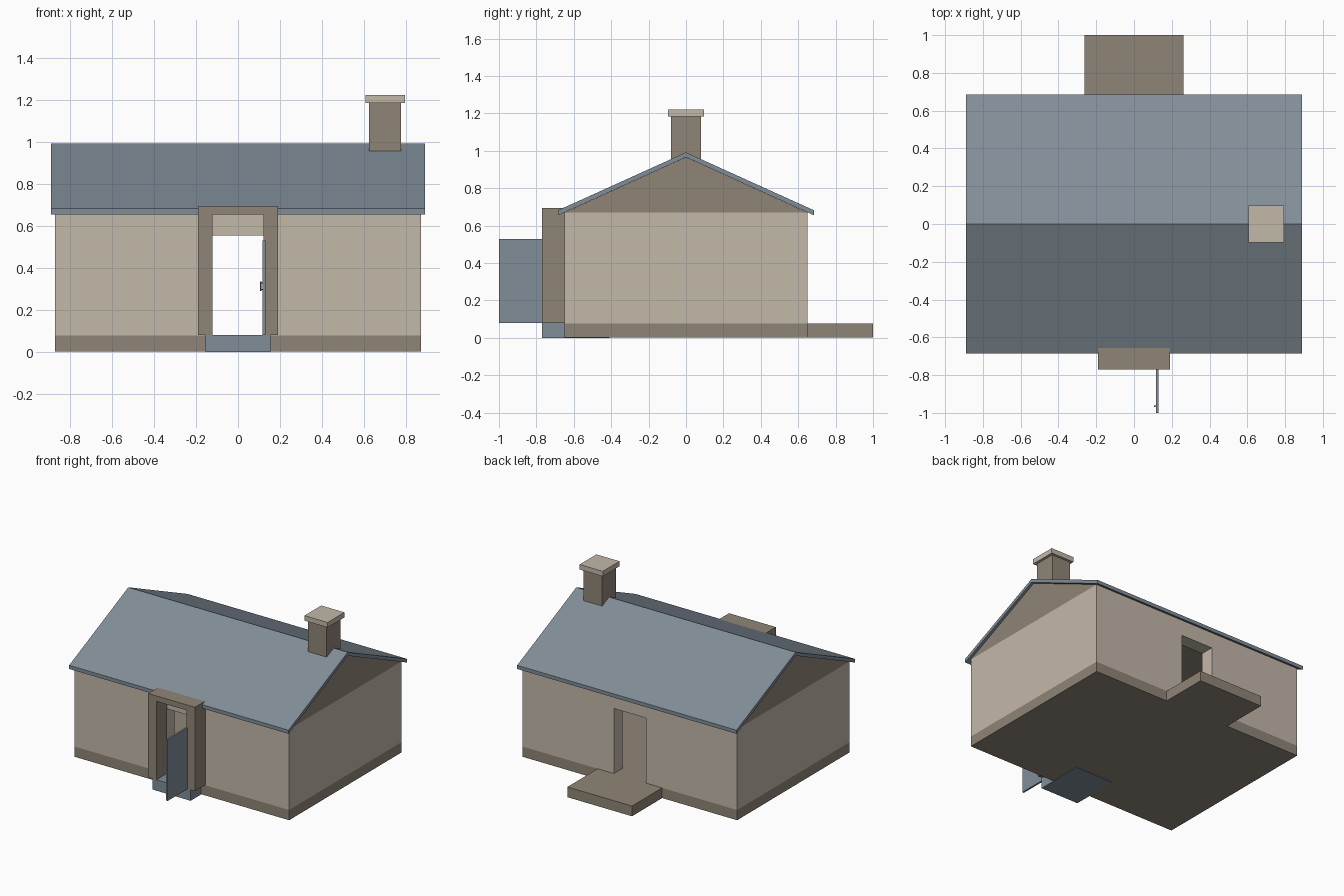
import bpy, bmesh

cube = bpy.data.objects.get("Cube")
if cube:
    bpy.data.objects.remove(cube, do_unlink=True)


def material(name, rgb):
    m = bpy.data.materials.new(name)
    m.use_nodes = True
    m.diffuse_color = (*rgb, 1)
    m.node_tree.nodes["Principled BSDF"].inputs["Base Color"].default_value = (*rgb, 1)
    return m


CREAM = material("cream render", (0.55, 0.48, 0.40))
BROWN = material("brown stone", (0.28, 0.235, 0.185))
SLATE = material("blue grey slate", (0.22, 0.27, 0.315))
DARK = material("dark metal", (0.05, 0.055, 0.06))


def prism(name, profile, axis, lo, hi, mats, rule=None):
    """Extrude a flat profile along one axis; rule(face) picks the material."""
    def place(a, b, t):
        return {"x": (t, a, b), "y": (a, t, b), "z": (a, b, t)}[axis]
    bm = bmesh.new()
    base = bm.faces.new([bm.verts.new(place(a, b, lo)) for a, b in profile])
    geom = bmesh.ops.extrude_face_region(bm, geom=[base], use_keep_orig=True)["geom"]
    shift = place(0, 0, hi - lo)
    bmesh.ops.translate(bm, vec=shift, verts=[v for v in geom if isinstance(v, bmesh.types.BMVert)])
    bmesh.ops.recalc_face_normals(bm, faces=bm.faces)
    if rule:
        for f in bm.faces:
            f.material_index = rule(f)
    mesh = bpy.data.meshes.new(name)
    bm.to_mesh(mesh)
    bm.free()
    for m in mats:
        mesh.materials.append(m)
    ob = bpy.data.objects.new(name, mesh)
    bpy.context.collection.objects.link(ob)
    return ob


def box(name, x, y, z, mats, rule=None):
    rect = [(x[0], y[0]), (x[1], y[0]), (x[1], y[1]), (x[0], y[1])]
    return prism(name, rect, "z", z[0], z[1], mats, rule)


W, D = 0.87, 0.65          # half width and half depth of the house
T, DOOR = 0.10, 0.13       # wall thickness, half doorway
FLOOR, HEAD, EAVE = 0.078, 0.555, 0.67
IW, ID = W - T, D - T


def inside(f):
    # room faces are stone, outside faces and door reveals are rendered
    c = f.calc_center_median()
    return int(abs(c.x) < IW + 0.01 and abs(c.y) < ID + 0.01)


# Floor slab with the back step in one outline
prism("plinth_and_back_step",
      [(-W, -D), (W, -D), (W, D), (0.262, D), (0.262, 1), (-0.262, 1), (-0.262, D), (-W, D)],
      "z", 0.003, FLOOR, [BROWN])

# Hollow walls: one C-shaped half per side, joined by lintels over the doorways
for s, side in ((1, "left"), (-1, "right")):
    plan = [(DOOR, D), (W, D), (W, -D), (DOOR, -D), (DOOR, -ID), (IW, -ID), (IW, ID), (DOOR, ID)]
    prism(side + "_walls", [(s * x, y) for x, y in plan], "z", FLOOR, EAVE, [CREAM, BROWN], inside)
for name, y in (("front_lintel", (-D, -ID)), ("back_lintel", (ID, D))):
    box(name, (-DOOR, DOOR), y, (HEAD, EAVE), [CREAM, BROWN], inside)

# Gables and pitched roof
prism("gables", [(-D, EAVE), (D, EAVE), (0, 0.966)], "x", -W, W, [BROWN])
prism("roof",
      [(-0.685, 0.655), (-0.685, 0.682), (0, 0.992), (0.685, 0.682), (0.685, 0.655), (0, 0.966)],
      "x", -0.89, 0.89, [SLATE])

# Chimney
box("chimney_stack", (0.624, 0.776), (-0.08, 0.08), (0.94, 1.185), [BROWN])
box("chimney_cap", (0.607, 0.795), (-0.097, 0.097), (1.185, 1.222), [CREAM])

# Front door surround, step and open door
prism("door_surround",
      [(-0.19, 0.08), (-0.19, 0.695), (0.19, 0.695), (0.19, 0.08),
       (0.122, 0.08), (0.122, 0.655), (-0.122, 0.655), (-0.122, 0.08)],
      "y", -0.77, -D, [BROWN])
box("front_step", (-0.155, 0.155), (-0.77, -0.41), (0, 0.08), [SLATE])
box("front_door", (0.117, 0.13), (-1, -0.77), (0.08, 0.53), [SLATE])
box("door_handle", (0.105, 0.111), (-0.968, -0.96), (0.29, 0.335), [DARK])
for z in (0.295, 0.325):
    box("handle_mount", (0.111, 0.117), (-0.967, -0.961), (z, z + 0.005), [DARK])
